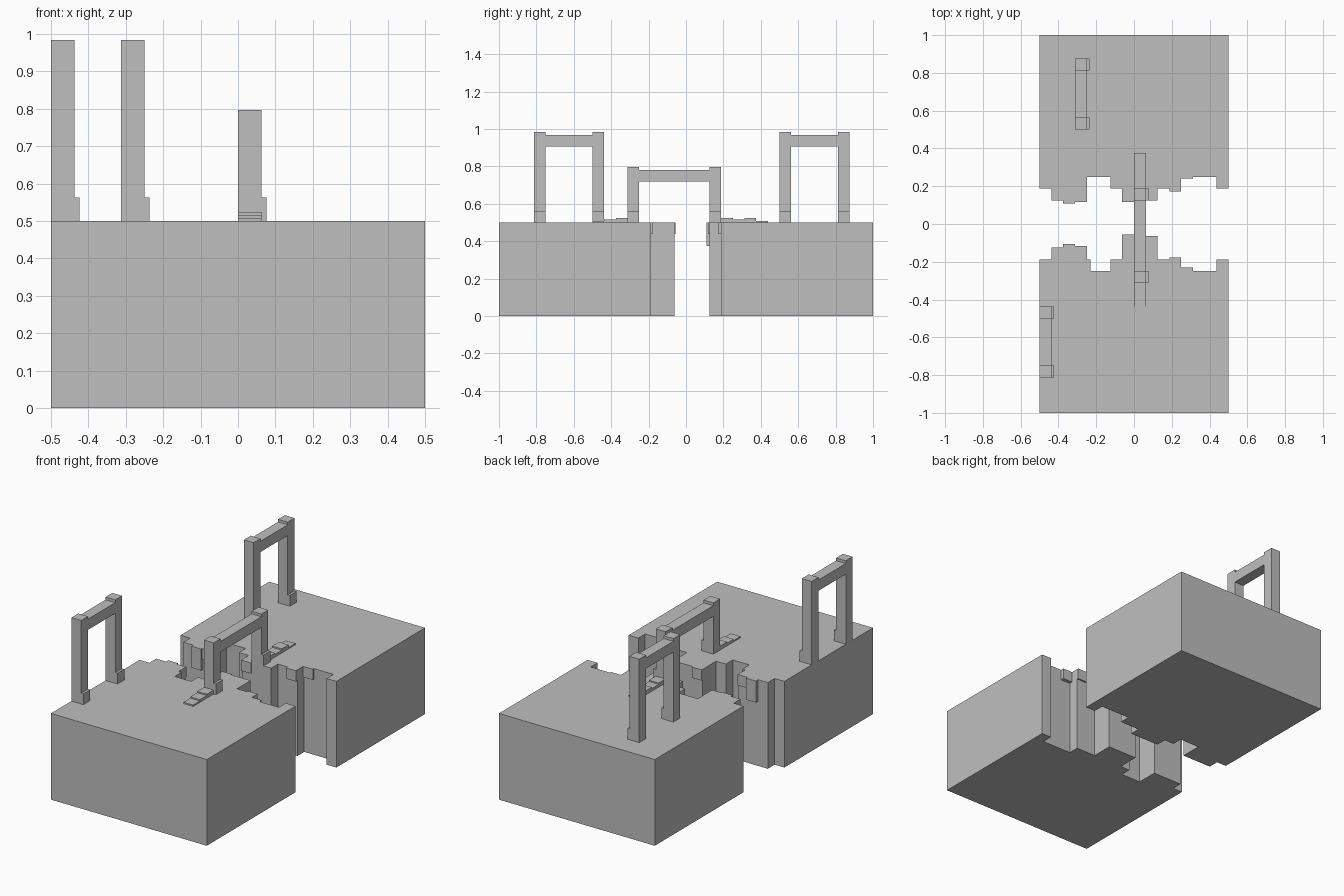
import bpy
import bmesh

cube = bpy.data.objects.get("Cube")
if cube:
    bpy.data.objects.remove(cube, do_unlink=True)

stone = bpy.data.materials.new("stone grey")
stone.use_nodes = True
GREY = (0.52, 0.52, 0.52, 1)
stone.diffuse_color = GREY
stone.node_tree.nodes["Principled BSDF"].inputs["Base Color"].default_value = GREY

U = 1 / 16      # one grid unit
TOP = 0.5       # height of the ground blocks


def finish(name, bm):
    bmesh.ops.recalc_face_normals(bm, faces=bm.faces)
    mesh = bpy.data.meshes.new(name)
    bm.to_mesh(mesh)
    bm.free()
    mesh.materials.append(stone)
    bpy.context.collection.objects.link(bpy.data.objects.new(name, mesh))


def add_box(bm, x, y, z):
    verts = bmesh.ops.create_cube(bm, size=1)["verts"]
    for v in verts:
        for i, (lo, hi) in enumerate((x, y, z)):
            v.co[i] = lo if v.co[i] < 0 else hi


def cliff_block(name, side, edge):
    """Extruded slab with a stepped inner edge: (right end in units, distance)."""
    outline = [(-8 * U, side)]
    x = -8
    for end, depth in edge:
        outline += [(x * U, side * depth * U), (end * U, side * depth * U)]
        x = end
    outline.append((8 * U, side))
    bm = bmesh.new()
    face = bm.faces.new([bm.verts.new((px, py, 0)) for px, py in outline])
    top = bmesh.ops.extrude_face_region(bm, geom=[face])["geom"]
    bmesh.ops.translate(bm, vec=(0, 0, TOP),
                        verts=[v for v in top if isinstance(v, bmesh.types.BMVert)])
    finish(name, bm)


def ledges(name, side, plates):
    """Thin plates on the cliff: x start, x end, front, back, rows down."""
    bm = bmesh.new()
    for x0, x1, front, back, rows in plates:
        y = sorted((side * front, side * back))
        add_box(bm, (x0 * U, x1 * U), y, (TOP - rows * U, TOP))
    finish(name, bm)


def arch(name, x, y0, y1, height):
    """Two posts with small feet, joined by a beam."""
    bm = bmesh.new()
    xs = (x * U, (x + 1) * U)
    for y in (y0, y1 - 1):
        ys = (y * U, (y + 1) * U)
        add_box(bm, xs, ys, (TOP, height))
        add_box(bm, (xs[1], xs[1] + 0.014), ys, (TOP, TOP + U))
    beam_top = height - U / 4
    add_box(bm, xs, ((y0 + 1) * U, (y1 - 1) * U), (beam_top - U, beam_top))
    finish(name, bm)


def steps(name, y, levels):
    bm = bmesh.new()
    for i, level in enumerate(levels):
        add_box(bm, (0, U), ((y + i) * U, (y + i + 1) * U),
                (TOP, TOP + level * U / 8))
    finish(name, bm)


# Ground blocks on both sides of the gap
EDGE = [(-7, 3), (-4, 2), (-2, 4), (-1, 3)]
EDGE_END = [(4, 3), (7, 4), (8, 3)]
cliff_block("front_ground", -1, EDGE + [(2, 1)] + EDGE_END)
cliff_block("back_ground", 1, EDGE + [(2, 2)] + EDGE_END)

# Thin ledges near the tops of the cliffs
ledges("front_ledges", -1, [
    (-6, -5, 0.105, 0.125, 2), (-5, -4, 0.117, 0.125, 1),
    (-4, -3.7, 0.1875, 0.25, 1), (-1, 0, 0.055, 0.0625, 1),
    (3, 4, 0.178, 0.1875, 1), (4, 5, 0.23, 0.25, 1)])
ledges("back_ledges", 1, [
    (-6, -5, 0.109, 0.125, 2), (-5, -4, 0.117, 0.125, 1),
    (-1, 0, 0.117, 0.125, 1),
    (3, 4, 0.173, 0.1875, 1), (4, 5, 0.24, 0.25, 1)])

# Arches
arch("front_arch", -8, -13, -7, 0.984)
arch("back_arch", -5, 8, 14, 0.984)
arch("bridge_arch", 0, -5, 3, 0.797)

# Low steps leading to the middle arch
steps("front_steps", -8, (1, 2, 3))
steps("back_steps", 3, (3, 2, 3, 1))
